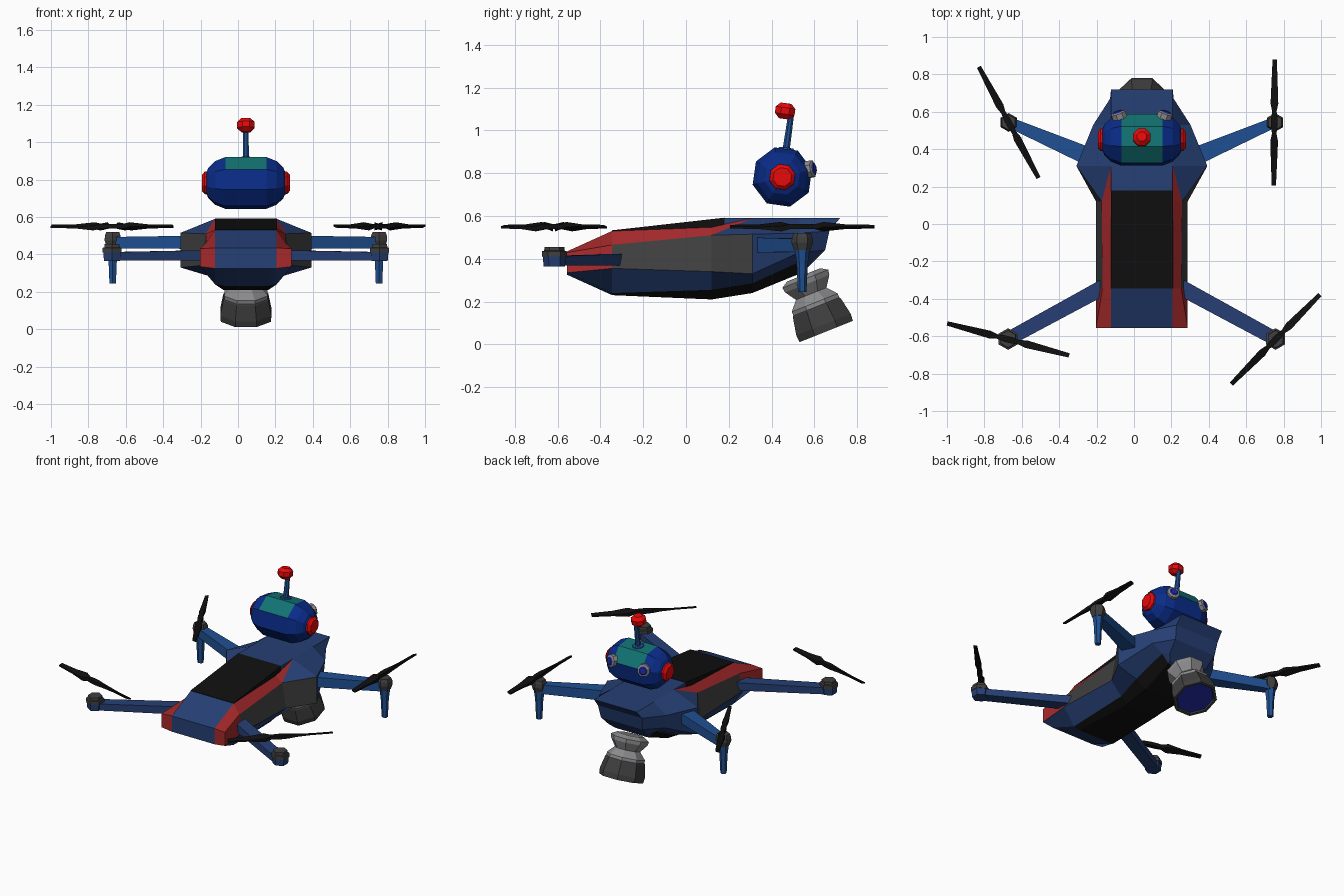
import bpy, bmesh, math
from mathutils import Vector, Matrix

if "Cube" in bpy.data.objects:
    bpy.data.objects.remove(bpy.data.objects["Cube"])

CX = 0.042  # centre line of the body


def material(name, r, g, b):
    m = bpy.data.materials.new(name)
    m.diffuse_color = (r, g, b, 1)
    m.use_nodes = True
    m.node_tree.nodes["Principled BSDF"].inputs["Base Color"].default_value = m.diffuse_color
    return m


HULL = material("hull_blue", .019, .05, .175)
ARM = material("arm_blue", .014, .08, .29)
HEAD = material("head_blue", .003, .025, .25)
TEAL = material("teal", .006, .17, .17)
DRED = material("dull_red", .38, .022, .024)
RED = material("bright_red", .85, .003, .003)
BLACK = material("black", .005, .005, .005)
DARK = material("dark_grey", .05, .05, .05)
LIGHT = material("light_grey", .26, .26, .27)
LENS = material("lens_blue", .015, .02, .32)


def build(name, verts, faces, mats, index=None, M=Matrix()):
    """Mesh object with one material slot number per face."""
    me = bpy.data.meshes.new(name)
    me.from_pydata([M @ Vector(v) for v in verts], [], faces)
    for m in mats:
        me.materials.append(m)
    for p, i in zip(me.polygons, index or [0] * len(faces)):
        p.material_index = i
    bm = bmesh.new()
    bm.from_mesh(me)
    bmesh.ops.recalc_face_normals(bm, faces=bm.faces)
    bm.to_mesh(me)
    bm.free()
    ob = bpy.data.objects.new(name, me)
    bpy.context.collection.objects.link(ob)
    return ob


def lathe(name, loc, axis, profile, mats, seg=None, n=8, M=Matrix()):
    """Rings (distance, radius) along an axis; seg gives a slot per band, then end cap."""
    T = M @ Matrix.Translation(loc) @ Vector(axis).to_track_quat('Z', 'Y').to_matrix().to_4x4()
    verts, faces, idx = [], [], []
    for t, r in profile:
        for k in range(n):
            a = (k + .5) * 2 * math.pi / n
            verts.append((r * math.cos(a), r * math.sin(a), t))
    L = len(profile)
    seg = seg or [0] * L
    for j in range(L - 1):
        for k in range(n):
            q = (k + 1) % n
            faces.append((j*n + k, j*n + q, (j+1)*n + q, (j+1)*n + k))
            idx.append(seg[j])
    faces += [tuple(range(n))[::-1], tuple(range((L-1)*n, L*n))]
    idx += [seg[0], seg[-1]]
    return build(name, verts, faces, mats, idx, T)


def beam(name, p0, p1, size0, size1, mat):
    """Tapered box arm between two points, sizes are (width, height)."""
    p0, p1 = Vector(p0), Vector(p1)
    side = (p1 - p0).cross(Vector((0, 0, 1))).normalized()
    verts = []
    for p, (w, h) in ((p0, size0), (p1, size1)):
        for a, b in ((-1, -1), (1, -1), (1, 1), (-1, 1)):
            verts.append(p + side * a * w / 2 + Vector((0, 0, b * h / 2)))
    faces = [(0, 1, 2, 3), (4, 5, 6, 7)] + [(i, (i+1) % 4, (i+1) % 4 + 4, i + 4) for i in range(4)]
    return build(name, verts, faces, [mat])


# Hull: lofted half sections (x, y, z) from top edge round to bottom edge, mirrored
def section(y, *pts):
    return [(x, y, z) for x, z in pts]


stations = [
    section(-.555, (.165, .435), (.245, .43), (.245, .335), (.165, .325), (.12, .325)),
    section(-.345, (.165, .53), (.21, .465), (.245, .355), (.165, .24), (.12, .23)),
    section(.12, (.165, .548), (.215, .51), (.245, .34), (.165, .255), (.12, .21)),
    section(.31, (.165, .59), (.35, .515), (.35, .33), (.2, .285), (.12, .24)),
    section(.53, (.165, .59), (.26, .52), (.25, .43), (.17, .385), (.12, .33)),
    [(.165, .72, .59), (.17, .67, .53), (.16, .65, .44), (.15, .58, .37), (.12, .55, .34)],
]
verts, faces, idx = [], [], []
for s in (-1, 1):
    for st in stations:
        verts += [(CX + s * x, y, z) for x, y, z in st]
N, P = len(stations), 5
half = N * P
last = (N - 1) * P
for o in (0, half):
    for i in range(N - 1):
        for j in range(P - 1):
            a, b = o + i*P + j, o + (i+1)*P + j
            if i == 2 and j == 0:            # red rail runs out to a point
                faces += [(a, a + 1, b), (a + 1, b + 1, b)]
                idx += [1, 0]
                continue
            faces.append((a, a + 1, b + 1, b))
            if (j == 0 and i < 2) or (j == 1 and i == 0):
                idx.append(1)
            elif j == 1 and i in (1, 2):
                idx.append(2)
            else:
                idx.append(3 if j == 3 and i in (1, 2, 3) else 0)
    faces += [(o, o + 1, o + 2, o + 3)]     # red front corners
    idx += [1]
for i in range(N - 1):                       # top and bottom strips
    for j, slot in ((0, 0), (4, 3 if i in (1, 2, 3) else 0)):
        a, b = i*P + j, (i+1)*P + j
        faces.append((a, b, b + half, a + half))
        idx.append(slot)
faces.append((0, 3, 4, half + 4, half + 3, half))
idx.append(0)
for j in range(P - 1):                       # stepped rear end
    a = last + j
    faces.append((a, a + 1, a + 1 + half, a + half))
    idx.append(0)
build("hull", verts, faces, [HULL, DRED, DARK, BLACK], idx)

# Black wedge panel on top of the hull
wedge = [(CX + s * .166, y, z) for s in (-1, 1)
         for y, z in ((-.345, .525), (-.345, .533), (.18, .592), (.18, .54))]
build("top_panel", wedge, [(0, 1, 2, 3), (4, 5, 6, 7)] +
      [(i, (i+1) % 4, (i+1) % 4 + 4, i + 4) for i in range(4)], [BLACK])
# Blue ledge closing the step behind the panel
ledge = [(CX + s * .165, y, z) for s in (-1, 1)
         for y, z in ((.18, .54), (.18, .59), (.32, .59), (.32, .56))]
build("rear_deck", ledge, [(0, 1, 2, 3), (4, 5, 6, 7)] +
      [(i, (i+1) % 4, (i+1) % 4 + 4, i + 4) for i in range(4)], [HULL])

# Arms, motors and legs
for s, side in ((-1, "left"), (1, "right")):
    fx, rx = CX + s * .715, CX + s * .712
    beam("front_arm_" + side, (CX + s * .2, -.335, .395), (fx, -.615, .39),
         (.085, .055), (.075, .045), HULL)
    lathe("front_arm_end_" + side, (fx, -.615, .365), (0, 0, 1), [(0, .05), (.048, .055)], [HULL], n=6)
    lathe("front_motor_" + side, (fx, -.615, .41), (0, 0, 1),
          [(0, .058), (.025, .058), (.028, .048), (.045, .046)], [DARK], n=6)
    beam("rear_arm_" + side, (CX + s * .26, .35, .465), (rx, .545, .462), (.1, .07), (.055, .062), ARM)
    lathe("rear_leg_" + side, (rx, .543, .245), (0, 0, 1), [(0, .02), (.13, .026), (.2, .035)], [ARM], n=6)
    lathe("rear_motor_" + side, (rx, .543, .44), (0, 0, 1),
          [(0, .038), (.035, .05), (.06, .048), (.08, .04)], [DARK], n=6)

# Propellers: thin twisted two-blade plates
blade = [(-.337, .012, .3), (-.2, .018, .35), (-.1, .023, .45), (-.06, .012, 0), (-.02, .017, 0),
         (.02, .017, 0), (.06, .012, 0), (.1, .023, -.45), (.2, .018, -.35), (.337, .012, -.3)]
for name, x, y, deg in (("front_left", -.715, -.617, -14.7), ("front_right", .715, -.617, 45.3),
                        ("rear_left", -.712, .543, -61.8), ("rear_right", .708, .543, 89.6)):
    pv, pf = [], []
    for r, w, tw in blade:
        c, d = math.cos(tw) * w, math.sin(tw) * w
        h = .012 if abs(r) < .11 else .005
        pv += [(r, -c, -d - h), (r, c, d - h), (r, c, d + h), (r, -c, -d + h)]
    for i in range(len(blade) - 1):
        pf += [(i*4 + k, i*4 + (k+1) % 4, i*4 + 4 + (k+1) % 4, i*4 + 4 + k) for k in range(4)]
    e = len(pv)
    pf += [(0, 1, 2, 3), (e - 4, e - 3, e - 2, e - 1)]
    build("propeller_" + name, pv, pf, [BLACK],
          M=Matrix.Translation((CX + x, y, .55)) @ Matrix.Rotation(math.radians(deg), 4, 'Z'))

# Tilted camera under the tail
lathe("camera", (CX, .55, .325), (0, .37, -.93),
      [(0, .09), (.02, .125), (.045, .12), (.095, .083), (.14, .125), (.16, .125),
       (.165, .13), (.25, .148), (.285, .145), (.285, .128), (.277, .122)],
      [LIGHT, DARK, LENS], [0, 0, 0, 0, 0, 1, 1, 1, 1, 1, 2])

# Robot head, leaning back slightly, face towards +y
H = Matrix.Translation((CX, .45, .782)) @ Matrix.Rotation(math.radians(-8), 4, 'X')
head = lathe("head", (0, 0, 0), (1, 0, 0),
             [(-.215, .05), (-.2, .085), (-.165, .12), (-.11, .143), (.11, .143),
              (.165, .12), (.2, .085), (.215, .05)], [HEAD, TEAL], M=H)
for p in head.data.polygons:                 # teal band over the crown
    local = H.inverted() @ p.center
    if abs(local.x) < .05 and local.z > .07:
        p.material_index = 1
for s, side in ((-1, "left"), (1, "right")):
    lathe("ear_" + side, (s * .195, 0, 0), (s, 0, 0), [(0, .064), (.025, .062), (.04, .045)], [RED], M=H)
    lathe("eye_" + side, (s * .115, .105, .048), (s * .35, .9, .3),
          [(0, .042), (.035, .042), (.04, .03), (.046, .022)], [LIGHT, LENS], [0, 0, 1, 1], M=H)
lathe("antenna", (0, 0, .13), (0, 0, 1), [(0, .04), (.008, .036), (.009, .018), (.16, .015)], [ARM], M=H)
lathe("antenna_ball", (0, -.03, .308), (0, 0, 1),
      [(-.038, .025), (-.015, .05), (.015, .05), (.036, .027)], [RED], M=H)
